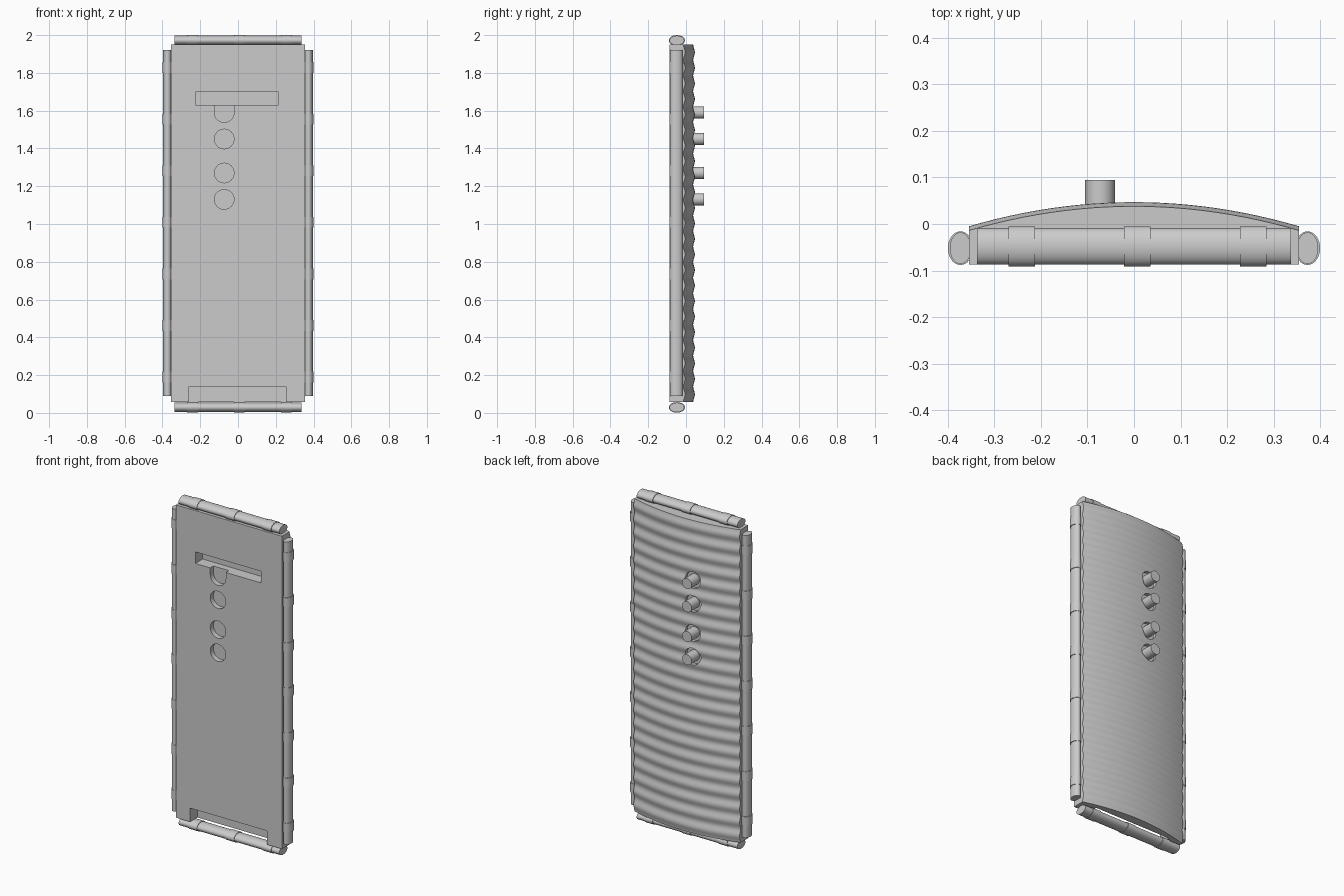
import bpy, bmesh, math
from mathutils import Matrix, Vector

cube = bpy.data.objects.get("Cube")
if cube:
    bpy.data.objects.remove(cube, do_unlink=True)

grey = bpy.data.materials.new("plain grey")
grey.use_nodes = True
tone = (0.6, 0.6, 0.6, 1)
grey.diffuse_color = tone
grey.node_tree.nodes["Principled BSDF"].inputs["Base Color"].default_value = tone

HALF_W, BOTTOM, TOP, FRONT = 0.355, 0.057, 1.95, -0.087
RIPPLES = 23


def finish(name, bm):
    bmesh.ops.recalc_face_normals(bm, faces=bm.faces)
    mesh = bpy.data.meshes.new(name)
    bm.to_mesh(mesh)
    bm.free()
    mesh.materials.append(grey)
    ob = bpy.data.objects.new(name, mesh)
    bpy.context.collection.objects.link(ob)
    return ob


def smooth(ob):
    bpy.ops.object.select_all(action='DESELECT')
    ob.select_set(True)
    bpy.context.view_layer.objects.active = ob
    bpy.ops.object.shade_smooth_by_angle(angle=math.radians(35))


def add_cylinder(bm, centre, axis, length, r1, r2, sides=32):
    """Elliptical cylinder: r1 lies across the axis, r2 lies along y (or z for axis Y)."""
    turn = {'X': Matrix.Rotation(math.pi / 2, 4, 'Y'),
            'Y': Matrix.Rotation(math.pi / 2, 4, 'X'),
            'Z': Matrix.Identity(4)}[axis]
    m = Matrix.Translation(centre) @ turn @ Matrix.Diagonal((r1, r2, length, 1))
    bmesh.ops.create_cone(bm, cap_ends=True, segments=sides, radius1=1, radius2=1, depth=1, matrix=m)


def add_box(bm, low, high):
    low, high = Vector(low), Vector(high)
    m = Matrix.Translation((low + high) / 2) @ Matrix.Diagonal((*(high - low), 1))
    bmesh.ops.create_cube(bm, size=1, matrix=m)


def back_y(x, z):
    """Bowed back surface with horizontal ripples."""
    wave = 0.5 - 0.5 * math.cos(2 * math.pi * RIPPLES * (z - BOTTOM) / (TOP - BOTTOM))
    return 0.038 - 0.052 * (x / HALF_W) ** 2 + 0.009 * wave


# Panel: rippled grid on the back, closed by a flat front
bm = bmesh.new()
bmesh.ops.create_grid(bm, x_segments=24, y_segments=RIPPLES * 8, size=1)
for v in bm.verts:
    x, z = v.co.x * HALF_W, BOTTOM + (v.co.y + 1) / 2 * (TOP - BOTTOM)
    v.co = (x, back_y(x, z), z)
rim = [e for e in bm.edges if e.is_boundary]
new = bmesh.ops.extrude_edge_only(bm, edges=rim)['geom']
for v in new:
    if isinstance(v, bmesh.types.BMVert):
        v.co.y = FRONT
bmesh.ops.contextual_create(bm, geom=[e for e in new if isinstance(e, bmesh.types.BMEdge) and e.is_boundary])
panel = finish("panel", bm)


def cut(build, *args):
    bm = bmesh.new()
    build(bm, *args)
    cutter = finish("cutter", bm)
    cutter.hide_render = True
    mod = panel.modifiers.new("cut", 'BOOLEAN')
    mod.operation, mod.solver, mod.object = 'DIFFERENCE', 'EXACT', cutter
    bpy.context.view_layer.objects.active = panel
    bpy.ops.object.modifier_apply(modifier=mod.name)
    bpy.data.objects.remove(cutter, do_unlink=True)


# Slots in the front face, the lower one open at the bottom edge
cut(add_box, (-0.225, -0.2, 1.63), (0.215, -0.017, 1.70))
cut(add_box, (-0.26, -0.2, -0.1), (0.255, -0.017, 0.14))

# Round recesses in front, ring recesses and pegs behind
PEG_X = -0.073
PEG_HEIGHTS = (1.13, 1.27, 1.45, 1.59)
for z in PEG_HEIGHTS:
    cut(add_cylinder, (PEG_X, -0.107, z), 'Y', 0.1, 0.052, 0.052)
    cut(add_cylinder, (PEG_X, 0.07, z), 'Y', 0.1, 0.05, 0.05)
cut(add_box, (PEG_X - 0.052, -0.2, 1.59), (PEG_X + 0.052, -0.057, 1.64))
smooth(panel)

bm = bmesh.new()
for z in PEG_HEIGHTS:
    add_cylinder(bm, (PEG_X, 0.053, z), 'Y', 0.084, 0.032, 0.032)
smooth(finish("back_pegs", bm))

# Side rails with raised bands
for name, side in (("left", 1), ("right", -1)):
    bm = bmesh.new()
    add_cylinder(bm, (side * 0.373, -0.052, 1.005), 'Z', 1.83, 0.023, 0.034)
    smooth(finish(name + "_rail", bm))
    bm = bmesh.new()
    for i in range(7):
        add_cylinder(bm, (side * 0.373, -0.052, 0.19 + i * 0.273), 'Z', 0.057, 0.027, 0.036)
    smooth(finish(name + "_rail_bands", bm))

# Top and bottom rails with raised bands
for name, z in (("top", 1.972), ("bottom", 0.029)):
    bm = bmesh.new()
    add_cylinder(bm, (0, -0.048, z), 'X', 0.674, 0.025, 0.039)
    smooth(finish(name + "_rail", bm))
    bm = bmesh.new()
    for x in (-0.241, 0.007, 0.256):
        add_cylinder(bm, (x, -0.048, z), 'X', 0.057, 0.028, 0.043)
    smooth(finish(name + "_rail_bands", bm))
